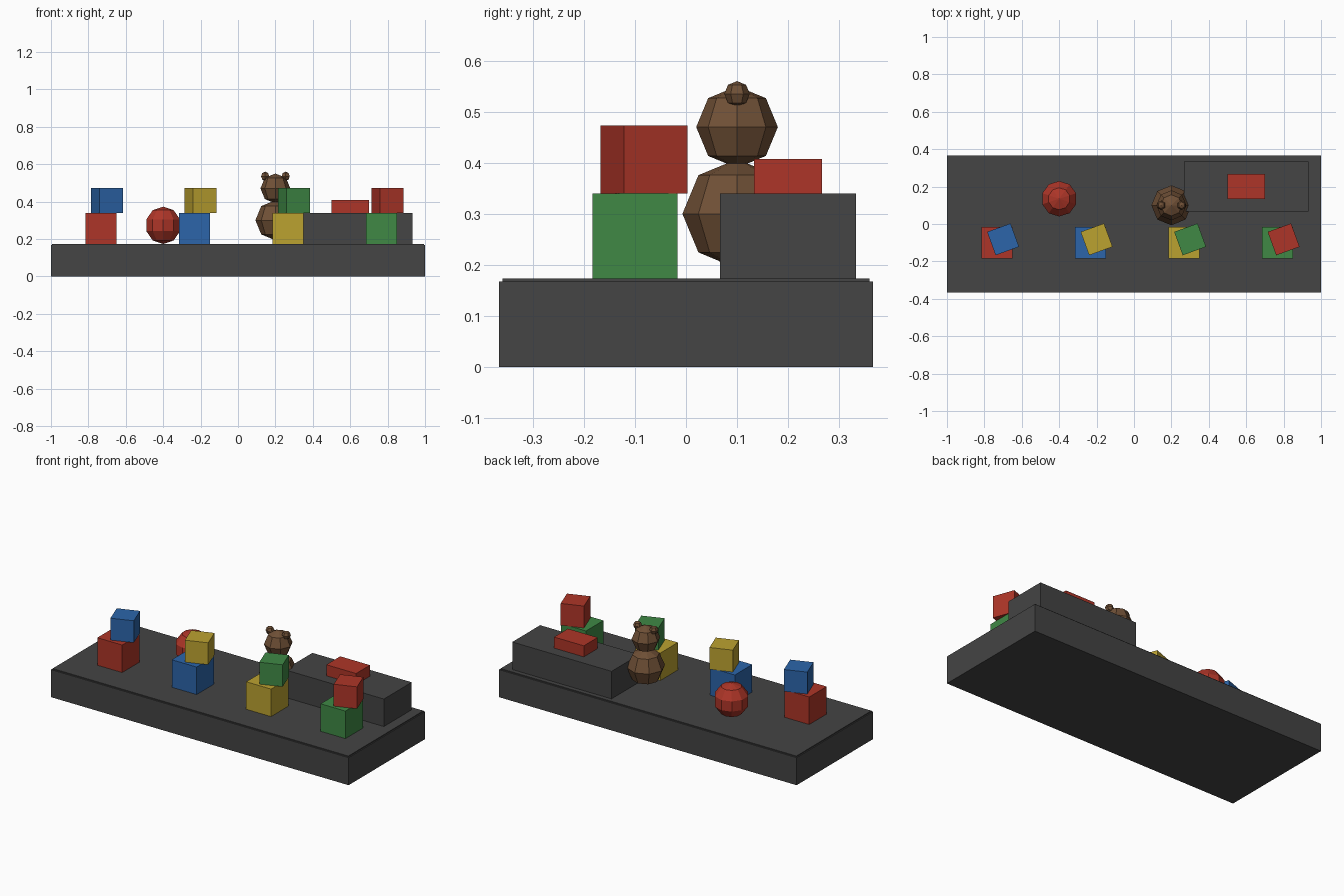
import bpy, bmesh
from math import sin, cos, pi, radians
from mathutils import Matrix, Vector

cube = bpy.data.objects.get("Cube")
if cube:
    bpy.data.objects.remove(cube, do_unlink=True)


def material(name, rgb):
    mat = bpy.data.materials.new(name)
    mat.use_nodes = True
    color = (*rgb, 1.0)
    mat.diffuse_color = color
    for node in mat.node_tree.nodes:
        if node.type == 'BSDF_PRINCIPLED':
            node.inputs["Base Color"].default_value = color
            node.inputs["Roughness"].default_value = 0.8
    return mat


charcoal = material("charcoal", (0.058, 0.058, 0.058))
red = material("red", (0.42, 0.036, 0.021))
blue = material("blue", (0.025, 0.13, 0.40))
yellow = material("yellow", (0.50, 0.36, 0.03))
green = material("green", (0.05, 0.25, 0.06))
brown = material("brown", (0.16, 0.08, 0.037))


def finish(name, bm, mat, location, turn=0):
    bmesh.ops.recalc_face_normals(bm, faces=bm.faces)
    mesh = bpy.data.meshes.new(name)
    bm.to_mesh(mesh)
    bm.free()
    mesh.materials.append(mat)
    obj = bpy.data.objects.new(name, mesh)
    obj.location = location
    obj.rotation_euler.z = turn
    bpy.context.collection.objects.link(obj)
    return obj


def box(name, mat, x, y, bottom, size, turn=0):
    """Box standing on the given height."""
    bm = bmesh.new()
    bmesh.ops.create_cube(bm, size=1, matrix=Matrix.Diagonal((*size, 1)))
    return finish(name, bm, mat, (x, y, bottom + size[2] / 2), turn)


def ball(name, mat, location, radius, segments, rings):
    """Faceted sphere: a half circle spun around the z axis."""
    bm = bmesh.new()
    angles = [pi * i / rings for i in range(rings + 1)]
    arc = [bm.verts.new((0, radius * sin(a), radius * cos(a))) for a in angles]
    edges = [bm.edges.new(pair) for pair in zip(arc, arc[1:])]
    bmesh.ops.spin(bm, geom=arc + edges, cent=(0, 0, 0), axis=(0, 0, 1),
                   angle=2 * pi, steps=segments)
    bmesh.ops.remove_doubles(bm, verts=bm.verts, dist=radius * 0.01)
    return finish(name, bm, mat, location)


# Platform with a thin inset top
base_height, floor = 0.167, 0.173
box("platform", charcoal, 0, 0, 0, (2, 0.733, base_height))
box("platform_top", charcoal, 0, 0, base_height, (1.987, 0.72, floor - base_height))

# Four stacks of toy blocks, the upper one twisted
block, small = 0.167, 0.133
stacks = [(red, blue), (blue, yellow), (yellow, green), (green, red)]
for i, (lower, upper) in enumerate(stacks):
    x = -0.733 + i * 0.5
    box(f"lower_block_{i + 1}", lower, x, -0.1, floor, (block,) * 3)
    box(f"upper_block_{i + 1}", upper, x + 0.033, -0.082, floor + block,
        (small,) * 3, radians(20))

# Low bench with a small red box on it
box("bench", charcoal, 0.6, 0.2, floor, (0.667, 0.267, block))
box("bench_box", red, 0.6, 0.2, floor + block, (0.2, 0.133, 0.067))

# Toy ball
ball("toy_ball", red, (-0.4, 0.135, floor + 0.1), 0.1, 10, 5)

# Toy bear
bear = Vector((0.2, 0.1, 0))
ball("bear_body", brown, bear + Vector((0, 0, 0.3)), 0.107, 8, 4)
ball("bear_head", brown, bear + Vector((0, 0, 0.47)), 0.08, 8, 4)
for side, sign in (("left", 1), ("right", -1)):
    ball(f"bear_ear_{side}", brown, bear + Vector((sign * 0.055, 0, 0.535)),
         0.025, 6, 4)
